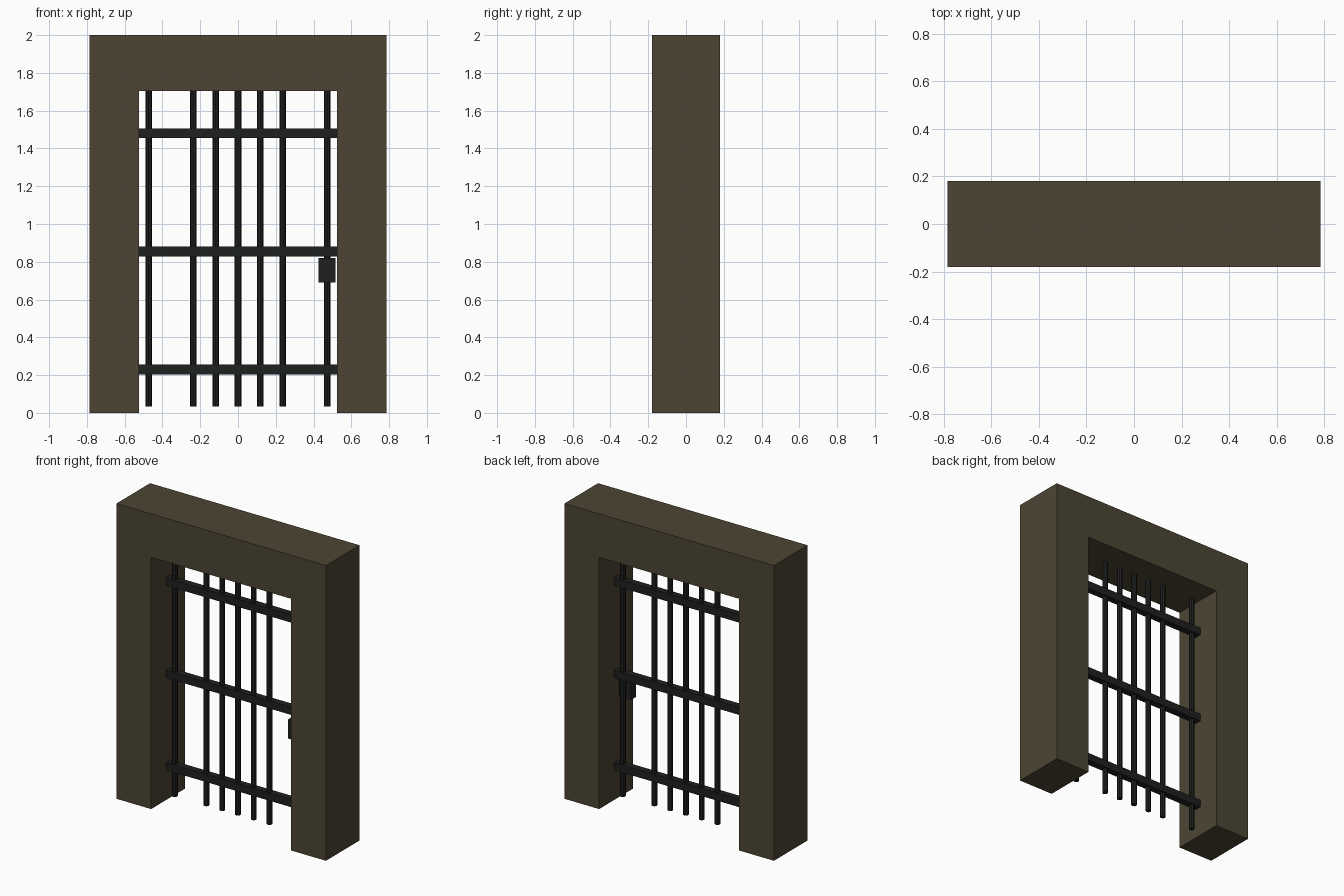
import bpy
import bmesh

cube = bpy.data.objects.get("Cube")
if cube:
    bpy.data.objects.remove(cube, do_unlink=True)


def material(name, colour):
    mat = bpy.data.materials.new(name)
    mat.use_nodes = True
    rgba = (*colour, 1.0)
    mat.diffuse_color = rgba
    mat.node_tree.nodes["Principled BSDF"].inputs["Base Color"].default_value = rgba
    return mat


stone = material("brown stone", (0.074, 0.060, 0.034))
iron = material("dark iron", (0.0135, 0.014, 0.014))


def finish(obj, name, mat):
    obj.name = name
    obj.data.name = name
    obj.data.materials.append(mat)
    return obj


def box(name, low, high, mat):
    centre = [(a + b) / 2 for a, b in zip(low, high)]
    size = [b - a for a, b in zip(low, high)]
    bpy.ops.mesh.primitive_cube_add(size=1, location=centre)
    obj = bpy.context.object
    for v in obj.data.vertices:
        v.co = [c * s for c, s in zip(v.co, size)]
    return finish(obj, name, mat)


WIDTH, DEPTH, HEIGHT = 0.785, 0.18, 2.0
OPENING, LINTEL = 0.525, 1.705

# Door surround: one arch profile extruded front to back
profile = [(-WIDTH, 0), (-OPENING, 0), (-OPENING, LINTEL), (OPENING, LINTEL),
           (OPENING, 0), (WIDTH, 0), (WIDTH, HEIGHT), (-WIDTH, HEIGHT)]
bm = bmesh.new()
face = bm.faces.new([bm.verts.new((x, -DEPTH, z)) for x, z in profile])
extruded = bmesh.ops.extrude_face_region(bm, geom=[face])
moved = [g for g in extruded["geom"] if isinstance(g, bmesh.types.BMVert)]
bmesh.ops.translate(bm, verts=moved, vec=(0, 2 * DEPTH, 0))
bmesh.ops.recalc_face_normals(bm, faces=bm.faces)
mesh = bpy.data.meshes.new("door_surround")
bm.to_mesh(mesh)
bm.free()
surround = bpy.data.objects.new("door_surround", mesh)
bpy.context.collection.objects.link(surround)
finish(surround, "door_surround", stone)

# Upright bars
BOTTOM = 0.035
for i, x in enumerate((-0.473, -0.237, -0.118, 0, 0.118, 0.237, 0.473)):
    bpy.ops.mesh.primitive_cylinder_add(
        vertices=8, radius=0.018, depth=LINTEL - BOTTOM,
        location=(x, 0, (LINTEL + BOTTOM) / 2))
    finish(bpy.context.object, f"upright_bar_{i + 1}", iron)

# Cross bars
for name, z in (("lower", 0.23), ("middle", 0.855), ("upper", 1.48)):
    box(f"{name}_cross_bar", (-OPENING, -0.023, z - 0.026),
        (OPENING, 0.023, z + 0.026), iron)

# Lock case on the front of the last upright
box("lock_case", (0.425, -0.07, 0.69), (0.517, -0.02, 0.82), iron)
